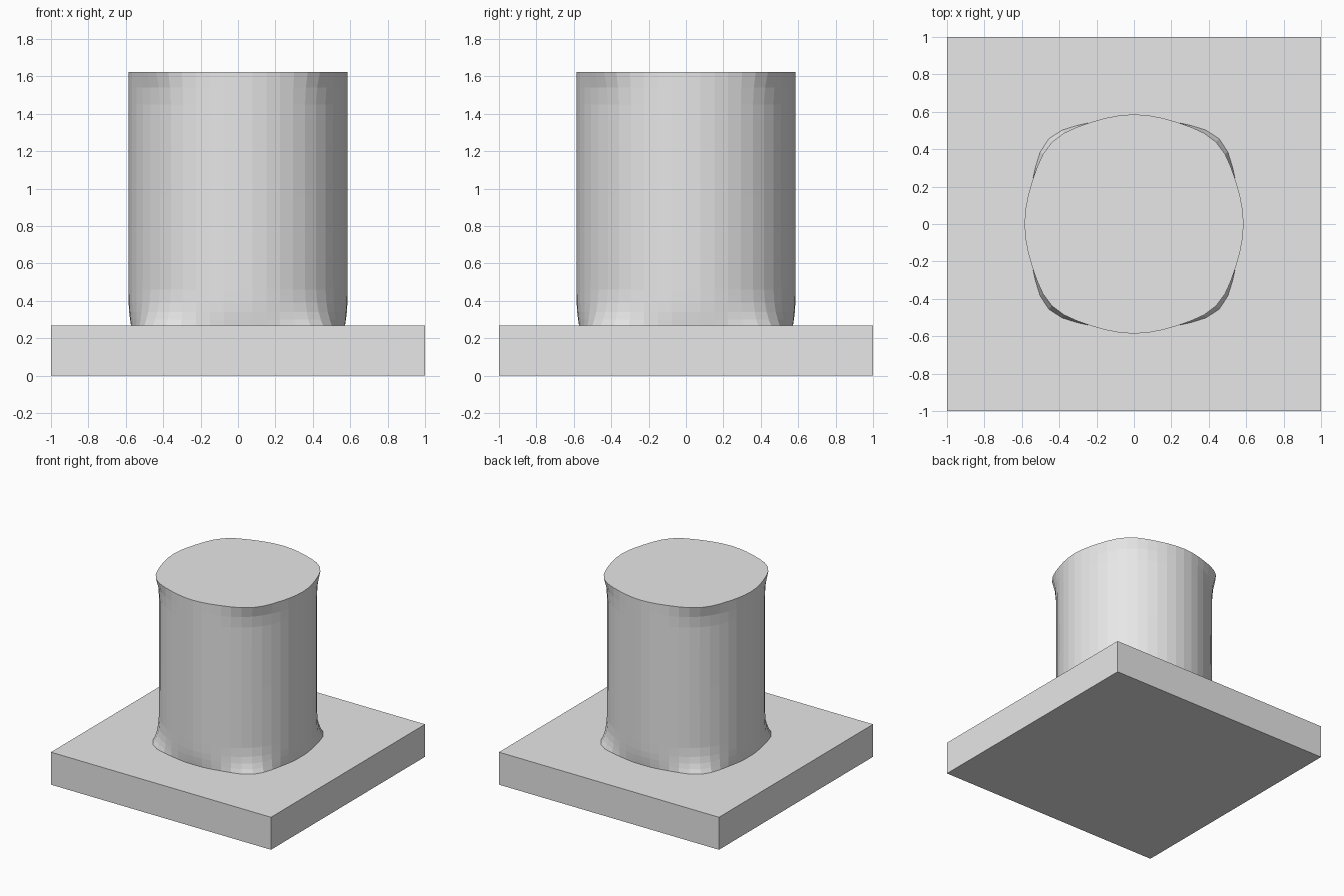
import bpy, bmesh, math

if "Cube" in bpy.data.objects:
    bpy.data.objects.remove(bpy.data.objects["Cube"])

grey = bpy.data.materials.new("light_grey")
grey.diffuse_color = (0.8, 0.8, 0.8, 1)
grey.use_nodes = True
grey.node_tree.nodes["Principled BSDF"].inputs["Base Color"].default_value = grey.diffuse_color

BASE_TOP, TOP, RADIUS, SIDES = 0.267, 1.625, 0.586, 48


def finish(name, bm):
    bmesh.ops.recalc_face_normals(bm, faces=bm.faces)
    mesh = bpy.data.meshes.new(name)
    bm.to_mesh(mesh)
    bm.free()
    mesh.materials.append(grey)
    obj = bpy.data.objects.new(name, mesh)
    bpy.context.collection.objects.link(obj)
    return obj


# Square base slab
bm = bmesh.new()
bmesh.ops.create_cube(bm, size=1)
for v in bm.verts:
    v.co.x *= 2
    v.co.y *= 2
    v.co.z = (v.co.z + 0.5) * BASE_TOP
finish("base_slab", bm)

# Round column: (height, radius change on the axes, bulge on the diagonals)
rings = [(BASE_TOP, -0.014, 0.058), (0.30, -0.009, 0.040), (0.34, -0.004, 0.024),
         (0.39, -0.001, 0.012), (0.46, 0, 0.005), (0.95, 0, 0.003),
         (1.45, 0, 0.004), (1.54, 0, 0.012), (TOP, 0, 0.034)]
bm = bmesh.new()
loops = []
for z, pinch, bulge in rings:
    loop = []
    for i in range(SIDES):
        a = 2 * math.pi * i / SIDES
        diagonal = abs(math.sin(2 * a))
        r = RADIUS + pinch * (1 - diagonal) + bulge * diagonal ** 6
        loop.append(bm.verts.new((r * math.cos(a), r * math.sin(a), z)))
    loops.append(loop)
for low, high in zip(loops, loops[1:]):
    for i in range(SIDES):
        j = (i + 1) % SIDES
        bm.faces.new((low[i], low[j], high[j], high[i]))
bm.faces.new(loops[-1])
finish("round_column", bm)
